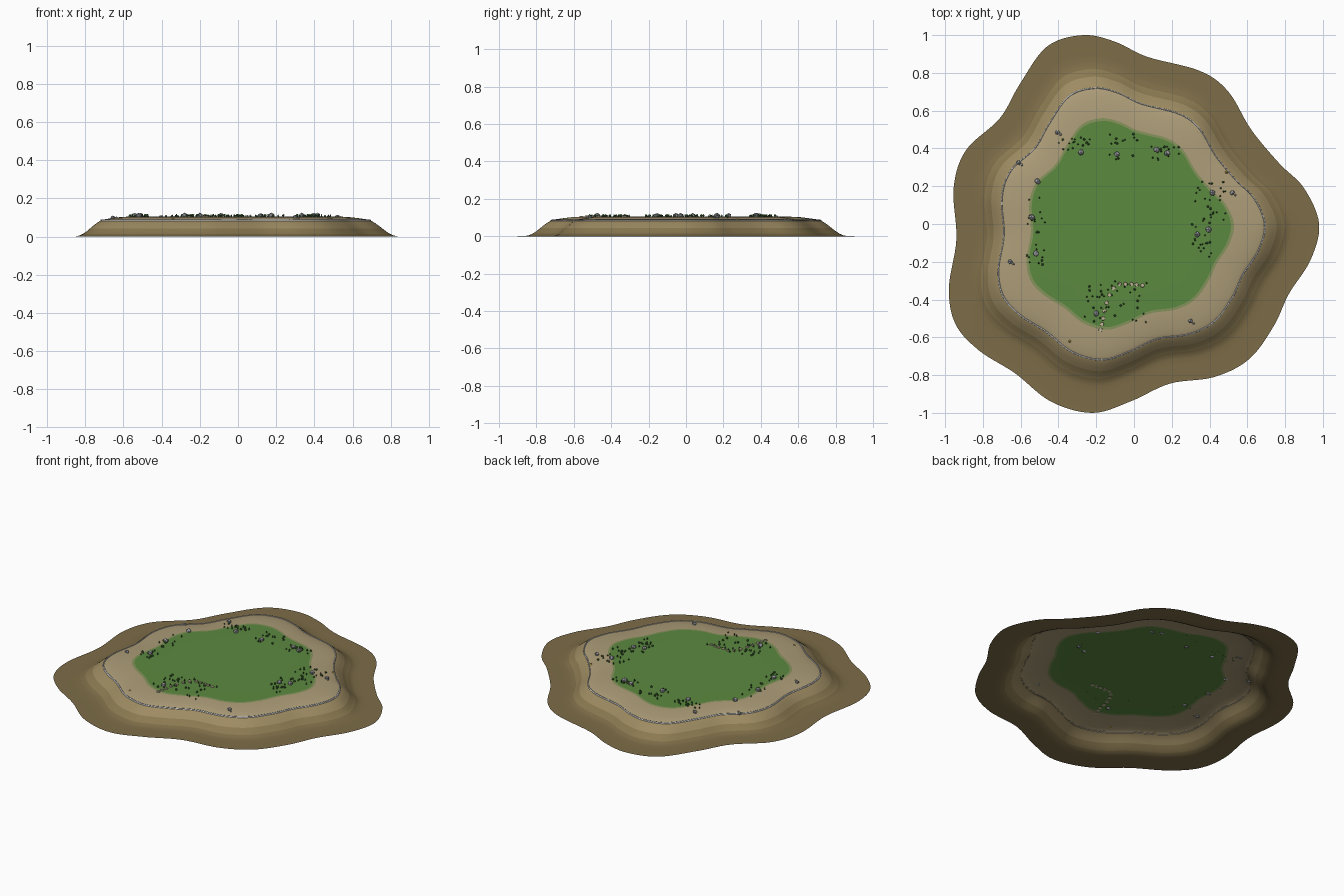
import bpy, bmesh, math, random
from mathutils import Vector, Matrix, geometry

if "Cube" in bpy.data.objects:
    bpy.data.objects.remove(bpy.data.objects["Cube"])

random.seed(4)


def material(name, r, g, b):
    m = bpy.data.materials.new(name)
    m.diffuse_color = [(c / 255) ** 2.2 for c in (r, g, b)] + [1]
    m.use_nodes = True
    m.node_tree.nodes["Principled BSDF"].inputs["Base Color"].default_value = m.diffuse_color
    return m


def finish(bm, name, mats, smooth=False):
    me = bpy.data.meshes.new(name)
    bm.to_mesh(me)
    bm.free()
    for m in mats:
        me.materials.append(m)
    for p in me.polygons:
        p.use_smooth = smooth
    ob = bpy.data.objects.new(name, me)
    bpy.context.collection.objects.link(ob)
    return ob


# Wavy coast outline, counter-clockwise, smoothed with a closed spline
COAST = [(.98, 0), (.90, .19), (.77, .32), (.62, .50), (.50, .70), (.35, .81), (.07, .885),
         (-.10, .965), (-.27, 1.0), (-.46, .94), (-.605, .74), (-.71, .56), (-.89, .39),
         (-.955, .19), (-.94, -.08), (-.98, -.34), (-.945, -.53), (-.82, -.67), (-.63, -.79),
         (-.44, -.94), (-.22, -1.0), (-.02, -.94), (.19, -.845), (.425, -.81), (.61, -.715),
         (.74, -.54), (.82, -.37), (.935, -.19)]


def closed_spline(pts, steps):
    out, n = [], len(pts)
    for i in range(n):
        a, b, c, d = (Vector(pts[(i + k) % n]) for k in (-1, 0, 1, 2))
        for s in range(steps):
            t = s / steps
            out.append(.5 * (2 * b + (c - a) * t + (2 * a - 5 * b + 4 * c - d) * t * t
                             + (3 * b - a - 3 * c + d) * t ** 3))
    return out


outline = closed_spline(COAST, 7)
N = len(outline)


def ring(s, z):
    return [Vector((p.x * s - .045 * (1 - s) * min(1, s * 2), p.y * s, z)) for p in outline]


# Ground profile: (fraction of outline, height, material slot of the band inside it)
PROFILE = [(.2, .105, 0), (.4, .105, 0), (.545, .105, 0), (.56, .1045, 1), (.61, .102, 2),
           (.66, .096, 2), (.70, .090, 2), (.72, .084, 2), (.74, .073, 3), (.76, .059, 3),
           (.78, .043, 3), (.80, .027, 4), (.82, .014, 4), (.84, .005, 5), (.86, .001, 5),
           (.9, 0, 5), (1, 0, 5)]


def ground_z(x, y):
    a = math.atan2(y, x)
    edge = min(outline, key=lambda p: abs((math.atan2(p.y, p.x) - a + math.pi) % math.tau - math.pi))
    s = math.hypot(x, y) / edge.length
    for (s0, z0, _), (s1, z1, _) in zip(PROFILE, PROFILE[1:]):
        if s0 <= s <= s1:
            return z0 + (z1 - z0) * (s - s0) / (s1 - s0)
    return .105


# Island ground: an open sheet of concentric bands
bm = bmesh.new()
inner = None
centre = bm.verts.new((0, 0, .105))
for s, z, slot in PROFILE:
    loop = [bm.verts.new(v) for v in ring(s, z)]
    for i in range(N):
        j = (i + 1) % N
        f = bm.faces.new((inner[i], loop[i], loop[j], inner[j]) if inner else (centre, loop[i], loop[j]))
        f.material_index = slot
    inner = loop
finish(bm, "island_ground", [material("grass", 92, 136, 66), material("grass_edge", 132, 146, 92),
                             material("sand", 172, 156, 120), material("slope_upper", 156, 138, 98),
                             material("slope_lower", 138, 121, 82), material("seabed", 124, 108, 73)], True)

# Pale waterline running round the beach rim
bm = bmesh.new()
rows = [ring(.716, .084), ring(.717, .0885), ring(.723, .0875), ring(.724, .080)]
rows = [[bm.verts.new(v) for v in r] for r in rows]
for a, b in zip(rows, rows[1:]):
    for i in range(N):
        j = (i + 1) % N
        bm.faces.new((a[i], b[i], b[j], a[j]))
finish(bm, "shore_line", [material("foam", 180, 182, 184)], True)


# Boulders and pebbles: squashed, jittered icospheres half sunk in the ground
def add_rock(bm, x, y, r):
    mat = Matrix.Translation((x, y, ground_z(x, y) + r * .3)) @ Matrix.Rotation(random.uniform(0, 6), 4, 'Z')
    mat = mat @ Matrix.Diagonal((r, r * .9, r * .75, 1))
    for v in bmesh.ops.create_icosphere(bm, subdivisions=1, radius=1, matrix=mat)['verts']:
        v.co += Vector([random.uniform(-.1, .1) * r for _ in range(3)])


GRASS_ROCKS = [(-.28, .38), (-.09, .37), (.12, .395), (.175, .375), (-.51, .225), (-.54, .035),
               (-.52, -.155), (.415, .165), (.335, -.055), (.395, -.03), (-.2, -.475)]
BEACH_ROCKS = [(-.405, .485), (-.61, .325), (-.655, -.2), (.3, -.515), (.52, .165)]
grey = material("stone", 150, 152, 156)
bm = bmesh.new()
for x, y in GRASS_ROCKS:
    add_rock(bm, x, y, .018)
finish(bm, "boulders", [grey])
bm = bmesh.new()
for x, y in BEACH_ROCKS:
    add_rock(bm, x, y, .014)
    add_rock(bm, x + .017, y - .012, .007)
finish(bm, "beach_rocks", [grey])

# Grass tufts and small bushes scattered in clusters: centre, spread, count
CLUSTERS = [(-.31, .41, .09, .05, 18), (-.05, .41, .08, .07, 16), (.17, .38, .09, .04, 16),
            (.4, .13, .09, .11, 26), (.37, -.08, .07, .1, 18), (-.1, -.41, .17, .11, 42),
            (-.52, -.03, .05, .2, 24)]
tufts, bushes = bmesh.new(), bmesh.new()
for cx, cy, dx, dy, count in CLUSTERS:
    for k in range(count):
        x, y = cx + random.uniform(-dx, dx), cy + random.uniform(-dy, dy)
        z = ground_z(x, y)
        if k % 4:
            h = random.uniform(.007, .013)
            bmesh.ops.create_cone(tufts, cap_ends=False, segments=5, radius1=.005, radius2=.001, depth=h,
                                  matrix=Matrix.Translation((x, y, z + h / 2)))
        else:
            bmesh.ops.create_icosphere(bushes, subdivisions=1, radius=.007,
                                       matrix=Matrix.Translation((x, y, z + .006)))
finish(tufts, "grass_tufts", [material("tuft", 52, 88, 44)])
finish(bushes, "small_bushes", [material("bush", 70, 112, 58)])

# Curved stepping-stone path
PATH = [(-.177, -.56), (-.17, -.53), (-.163, -.5), (-.157, -.46), (-.145, -.418), (-.13, -.375),
        (-.108, -.34), (-.077, -.318), (-.045, -.318), (-.013, -.318), (.015, -.322), (.045, -.325)]
bm = bmesh.new()
for x, y in PATH:
    bmesh.ops.create_cone(bm, cap_ends=True, segments=7, radius1=.012, radius2=.010, depth=.008,
                          matrix=Matrix.Translation((x, y, ground_z(x, y) + .001)))
finish(bm, "stepping_stones", [material("path_stone", 190, 180, 150)])

# Yellow shells on the sand
bm = bmesh.new()
for x, y in [(-.34, -.62), (.49, .275)]:
    bmesh.ops.create_cone(bm, cap_ends=True, segments=5, radius1=.009, radius2=.004, depth=.006,
                          matrix=Matrix.Translation((x, y, ground_z(x, y) + .002)))
finish(bm, "beach_shells", [material("shell", 215, 180, 80)])
